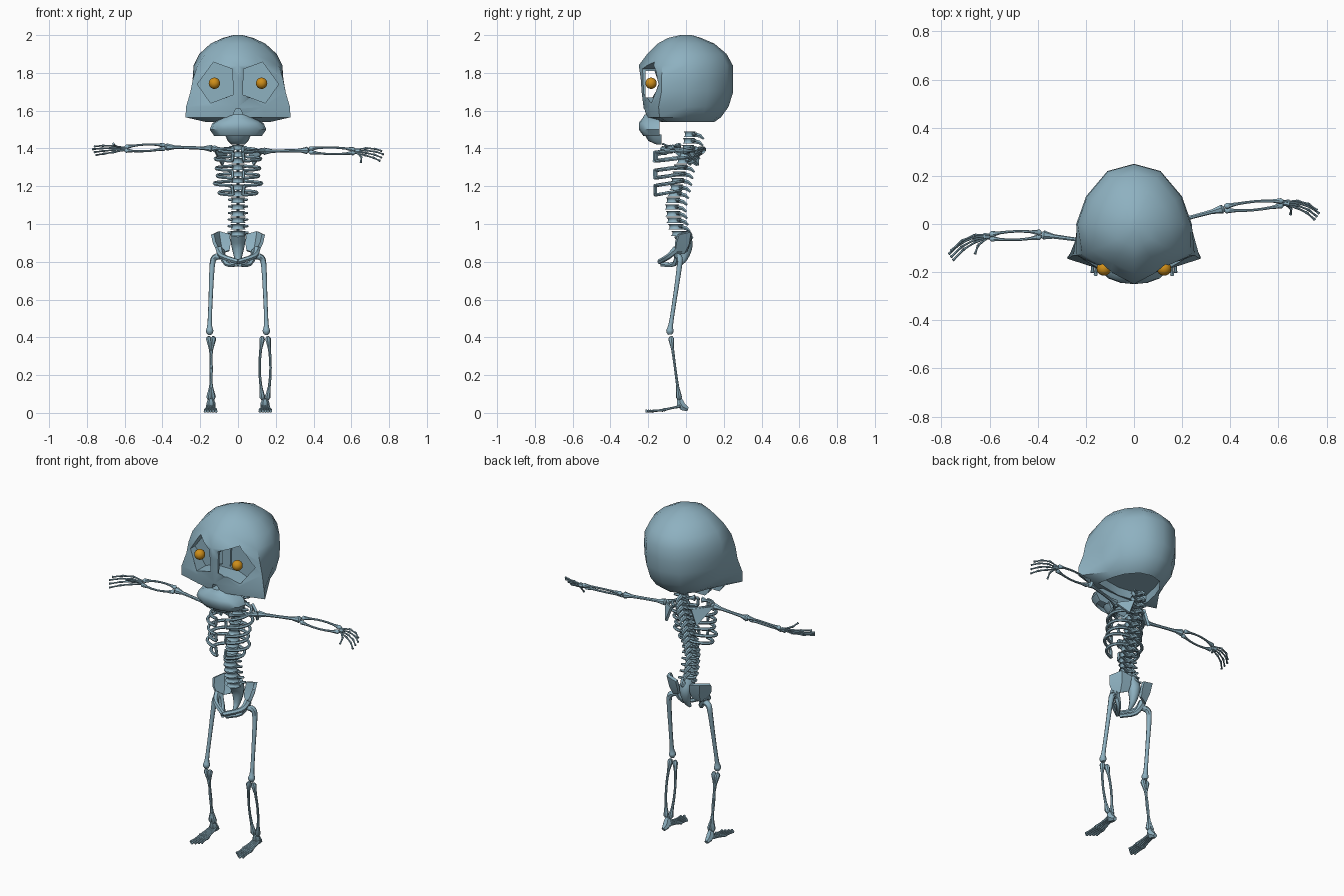
import bpy, bmesh, math
from mathutils import Vector

if "Cube" in bpy.data.objects:
    bpy.data.objects.remove(bpy.data.objects["Cube"], do_unlink=True)


def material(name, color):
    m = bpy.data.materials.new(name)
    m.use_nodes = True
    m.diffuse_color = color
    m.node_tree.nodes["Principled BSDF"].inputs["Base Color"].default_value = color
    return m


BONE = material("blue bone", (0.27, 0.44, 0.53, 1))
AMBER = material("amber eye", (0.62, 0.27, 0.01, 1))
SIDES = (1, -1)


def emit(name, bm, mat=BONE, angle=45, solid=0, cutters=()):
    """Turn a bmesh into a finished, shaded object."""
    bmesh.ops.recalc_face_normals(bm, faces=bm.faces)
    mesh = bpy.data.meshes.new(name)
    bm.to_mesh(mesh)
    bm.free()
    mesh.materials.append(mat)
    ob = bpy.data.objects.new(name, mesh)
    bpy.context.collection.objects.link(ob)
    bpy.ops.object.select_all(action='DESELECT')
    ob.select_set(True)
    bpy.context.view_layer.objects.active = ob
    if solid:
        mod = ob.modifiers.new("thickness", 'SOLIDIFY')
        mod.thickness, mod.offset = solid, 0
        bpy.ops.object.modifier_apply(modifier=mod.name)
    for cutter in cutters:
        mod = ob.modifiers.new("cut", 'BOOLEAN')
        mod.operation, mod.solver, mod.object = 'DIFFERENCE', 'EXACT', cutter
        bpy.ops.object.modifier_apply(modifier=mod.name)
    bpy.ops.object.shade_smooth_by_angle(angle=math.radians(angle))
    return ob


def loft(bm, rings):
    """Skin equal-sized closed rings and cap both ends; returns the first cap."""
    vs = [[bm.verts.new(p) for p in ring] for ring in rings]
    n = len(vs[0])
    for a, b in zip(vs, vs[1:]):
        for i in range(n):
            j = (i + 1) % n
            bm.faces.new((a[i], a[j], b[j], b[i]))
    bm.faces.new(vs[-1])
    return bm.faces.new(vs[0][::-1])


def spline(pts, k=3):
    """Catmull-Rom through (x, y, z, radius) points."""
    p = [Vector(q) for q in pts]
    p = [2 * p[0] - p[1]] + p + [2 * p[-1] - p[-2]]
    out = []
    for a, b, c, d in zip(p, p[1:], p[2:], p[3:]):
        for t in (i / k for i in range(k)):
            out.append(b + ((c - a) * t + (2 * a - 5 * b + 4 * c - d) * t * t
                            + (3 * b - a - 3 * c + d) * t ** 3) / 2)
    return out + [p[-2]]


def tube(bm, pts, n=6):
    """Sweep a round section along (x, y, z, radius) points."""
    p = [Vector(q[:3]) for q in pts]
    span = (p[-1] - p[0]).normalized()
    ref = Vector((0, 1, 0)) if abs(span.z) > 0.7 else Vector((0, 0, 1))
    rings = []
    for i, c in enumerate(p):
        t = (p[min(i + 1, len(p) - 1)] - p[max(i - 1, 0)]).normalized()
        u = t.cross(ref).normalized()
        v = t.cross(u)
        turn = [math.tau * k / n for k in range(n)]
        rings.append([c + pts[i][3] * (u * math.cos(a) + v * math.sin(a)) for a in turn])
    loft(bm, rings)


def bone(bm, a, b, r, bow=(0, 0, 0), knob=2):
    """Long bone with knobbed ends and an optional bow."""
    a, b, bow = Vector(a), Vector(b), Vector(bow)
    shape = ((0, 1), (.04, knob), (.1, knob * .8), (.2, 1), (.35, .9), (.5, .85),
             (.65, .9), (.8, 1), (.9, knob * .8), (.96, knob), (1, 1))
    tube(bm, [(*(a.lerp(b, t) + bow * math.sin(math.pi * t)), r * f) for t, f in shape], 7)


def flip(s, pts):
    return [(s * p[0], *p[1:]) for p in pts]


def prism(name, outline, y0, y1):
    bm = bmesh.new()
    loft(bm, [[(x, y, z) for x, z in outline] for y in (y0, y1)])
    ob = emit(name, bm)
    ob.hide_render = True
    return ob


# Skull: rings of (z, width, front, back, cheek x, cheek y), with open sockets
SKULL = [(1.54, .15, -.13, .15, .17, -.1), (1.565, .18, -.215, .185, .278, -.14),
         (1.62, .215, -.225, .225, .275, -.145), (1.7, .235, -.235, .25, .252, -.13),
         (1.77, .24, -.24, .25, .238, -.13), (1.84, .235, -.25, .248, .215, -.125),
         (1.9, .205, -.205, .215, .175, -.11), (1.955, .145, -.15, .15, .12, -.09),
         (1.985, .08, -.095, .08, .07, -.06), (2, .025, -.03, .03, .02, -.02)]
rings = []
for z, w, front, back, cx, cy in SKULL:
    half = [(cx * .5, front * .55 + cy * .45), (cx, cy), (w, 0), (w * .83, back * .46), (w * .46, back * .88)]
    rings.append([(x, y, z) for x, y in
                  [(0, front)] + half + [(0, back)] + [(-x, y) for x, y in half[::-1]]])
bm = bmesh.new()
base = loft(bm, rings)
bmesh.ops.inset_region(bm, faces=[base], thickness=0.025)
bmesh.ops.translate(bm, verts=base.verts, vec=(0, 0, .05))
socket = [(.03, 1.82), (.13, 1.857), (.215, 1.74), (.145, 1.64), (.025, 1.685)]
cutters = [prism("socket_cutter", flip(s, socket), -.4, -.1) for s in SIDES]
cutters.append(prism("bridge_cutter", [(-.1, 1.67), (.1, 1.67), (.1, 1.81), (-.1, 1.81)], -.215, -.11))
cutters.append(prism("nose_cutter", [(-.025, 1.58), (.025, 1.58), (.012, 1.61), (-.012, 1.61)], -.4, -.17))
emit("skull", bm, cutters=cutters)
for c in cutters:
    bpy.data.objects.remove(c, do_unlink=True)


# Muzzle and jaw: half-round shells, hollow underneath
def shell(name, levels, back):
    bm = bmesh.new()
    arc = [math.pi * i / 8 for i in range(9)]
    face = loft(bm, [[(w * math.cos(a), back - d * math.sin(a) ** .7, z) for a in arc] for z, w, d in levels])
    bmesh.ops.inset_region(bm, faces=[face], thickness=0.012)
    bmesh.ops.translate(bm, verts=face.verts, vec=(0, 0, .025))
    emit(name, bm)


shell("upper_jaw", [(1.465, .125, .085), (1.5, .15, .11), (1.535, .135, .11), (1.56, .085, .09), (1.58, .05, .08)], -.14)
shell("lower_jaw", [(1.42, .035, .025), (1.44, .055, .07), (1.475, .07, .09)], -.13)

# Eyes
for s, side in zip(SIDES, ("left", "right")):
    bpy.ops.mesh.primitive_uv_sphere_add(segments=16, ring_count=10, radius=.03, location=(s * .125, -.185, 1.745))
    eye = bpy.context.object
    eye.name = side + "_eye"
    eye.data.materials.append(AMBER)
    bpy.ops.object.shade_smooth()

# Spine: vertebra bodies with rear and side spurs
SPINE = [(.93, -.03), (1, -.06), (1.1, -.075), (1.2, -.05), (1.3, -.03), (1.4, .01), (1.52, .025)]


def spine_y(z):
    for (z0, y0), (z1, y1) in zip(SPINE, SPINE[1:]):
        if z <= z1:
            break
    return y0 + (y1 - y0) * (z - z0) / (z1 - z0)


bm = bmesh.new()
COUNT = 16
for i in range(COUNT):
    z = .95 + .035 * i
    y = spine_y(z)
    r = .042 - .012 * i / COUNT
    tube(bm, [(0, y, z + h, r * f) for h, f in ((-.014, 1), (-.006, .8), (.006, .8), (.014, 1))], 8)
    tube(bm, [(0, y + .02, z, .014), (0, y + .055, z - .008, .011), (0, y + .075, z - .025, .006)])
    for s in SIDES:
        tube(bm, [(s * .015, y + .02, z, .01), (s * (r + .012), y + .035, z + .004, .006)])
emit("spine", bm)

# Ribs: paired hoops, the upper ones twisted with the shoulders
bm = bmesh.new()
RIBS = [(1.39, .1), (1.345, .12), (1.295, .115), (1.255, .11), (1.215, .125), (1.165, .1)]
for s in SIDES:
    ends = []
    for z, w in RIBS:
        back, front = spine_y(z) + .03, -.165
        path = []
        for i in range(13):
            a = math.radians(80 - 155 * i / 12)
            x = s * w * math.cos(a)
            y = (back + front) / 2 + (back - front) / 2 * math.sin(a)
            path.append((x, y + .25 * x * (z - 1.15) / .25, z + .012 * math.sin(a), .009))
        tube(bm, path)
        ends.append(path[-1])
    for a, b in zip(ends[::2], ends[1::2]):
        tube(bm, [a, b])
emit("ribs", bm)

# Pelvis: flared wings, front and lower arches, tailbone
WING = [[(.045, .0, .86), (.085, -.015, .845), (.1, -.055, .85)],
        [(.04, .015, .9), (.095, .01, .895), (.125, -.055, .9)],
        [(.045, .025, .945), (.105, .02, .96), (.135, -.04, .945)]]
bm = bmesh.new()
for s in SIDES:
    grid = [[bm.verts.new(p) for p in flip(s, row)] for row in WING]
    for a, b in zip(grid, grid[1:]):
        for i in range(2):
            bm.faces.new((a[i], a[i + 1], b[i + 1], b[i]))
emit("pelvis_wings", bm, solid=.018)
bm = bmesh.new()
for s in SIDES:
    tube(bm, spline(flip(s, [(.1, -.05, .87, .02), (.085, -.09, .83, .015), (.0, -.14, .8, .014)])))
    tube(bm, spline(flip(s, [(.095, -.04, .86, .022), (.06, -.06, .79, .014), (.01, -.13, .785, .012)])))
tube(bm, spline([(0, -.025, .95, .042), (0, .0, .89, .036), (0, -.01, .82, .02), (0, -.04, .78, .008)]), 8)
emit("pelvis_arches", bm)

# Legs and feet
for s, side in zip(SIDES, ("left", "right")):
    bm = bmesh.new()
    tube(bm, spline(flip(s, [(.095, -.045, .83, .016), (.125, -.035, .82, .017), (.137, -.035, .775, .014),
                             (.145, -.06, .6, .011), (.15, -.08, .47, .012), (.15, -.085, .435, .02),
                             (.15, -.083, .415, .012)])), 8)
    emit(side + "_thigh", bm)
    bm = bmesh.new()
    for dx in SIDES:
        bone(bm, (s * (.143 + dx * .014), -.08, .405), (s * (.143 + dx * .012), -.035, .07),
             .008, bow=(dx * .016, 0, 0))
    emit(side + "_shin", bm)
    bm = bmesh.new()
    tube(bm, flip(s, [(.143, -.035, .075, .015), (.143, -.03, .05, .024), (.143, -.015, .03, .022),
                      (.143, .01, .018, .012)]))
    for k in range(-2, 3):
        x = .145 + .008 * k
        tip = -.215 + .012 * abs(k - 1)
        bone(bm, (s * x, -.03, .035), (s * (x + .005 * k), -.12, .016), .007, knob=1.4)
        bone(bm, (s * (x + .005 * k), -.12, .014), (s * (x + .006 * k), tip, .009), .0065, knob=1.35)
    emit(side + "_foot", bm)


# Arms and hands
def arm(side, s, shoulder, elbow, wrist, curl, spread, thumb):
    S, E, W, C, D = (Vector(v) for v in (shoulder, elbow, wrist, curl, spread))
    bm = bmesh.new()
    bone(bm, (s * .02, -.12, 1.395), S, .009, bow=(0, -.02, 0))
    emit(side + "_collarbone", bm)
    bm = bmesh.new()
    inner = Vector((s * .05, S.y * .5 + .065, 1.4))
    bm.faces.new([bm.verts.new(p) for p in (inner, S, inner + Vector((s * .035, 0, -.09)))])
    emit(side + "_shoulder_blade", bm, solid=.014)
    bm = bmesh.new()
    bone(bm, S, E, .01)
    emit(side + "_upper_arm", bm)
    bm = bmesh.new()
    for d in SIDES:
        off = Vector((0, d * .008, d * .008))
        bone(bm, E + off, W + off, .0065, bow=off * 1.2)
    emit(side + "_forearm", bm)
    bm = bmesh.new()
    tube(bm, [(*W, .012), (*(W + Vector((s * .025, 0, 0))), .015)])
    out = Vector((s * .15, 0, 0))
    for k in (-1.5, -.5, .5, 1.5):
        reach = 1 - .06 * abs(k - .5)
        path = [W + D * k * .3, W + out * .42 * reach + D * k * .8 + C * .1,
                W + out * .75 * reach + D * k + C * .45, W + out * reach + D * k * 1.1 + C]
        for a, b in zip(path, path[1:]):
            bone(bm, a, b, .0048, knob=1.4)
    T = Vector(thumb)
    mid = W.lerp(T, .5) + out * .12
    bone(bm, W, mid, .005, knob=1.4)
    bone(bm, mid, T, .005, knob=1.4)
    emit(side + "_hand", bm)


arm("left", 1, (.13, .0, 1.385), (.375, .065, 1.39), (.62, .087, 1.385), (0, -.05, -.025), (0, .012, .016), (.65, .04, 1.325))
arm("right", -1, (-.13, -.08, 1.4), (-.385, -.045, 1.408), (-.6, -.052, 1.398), (-.02, -.08, -.01), (0, .012, .014), (-.66, -.125, 1.425))
